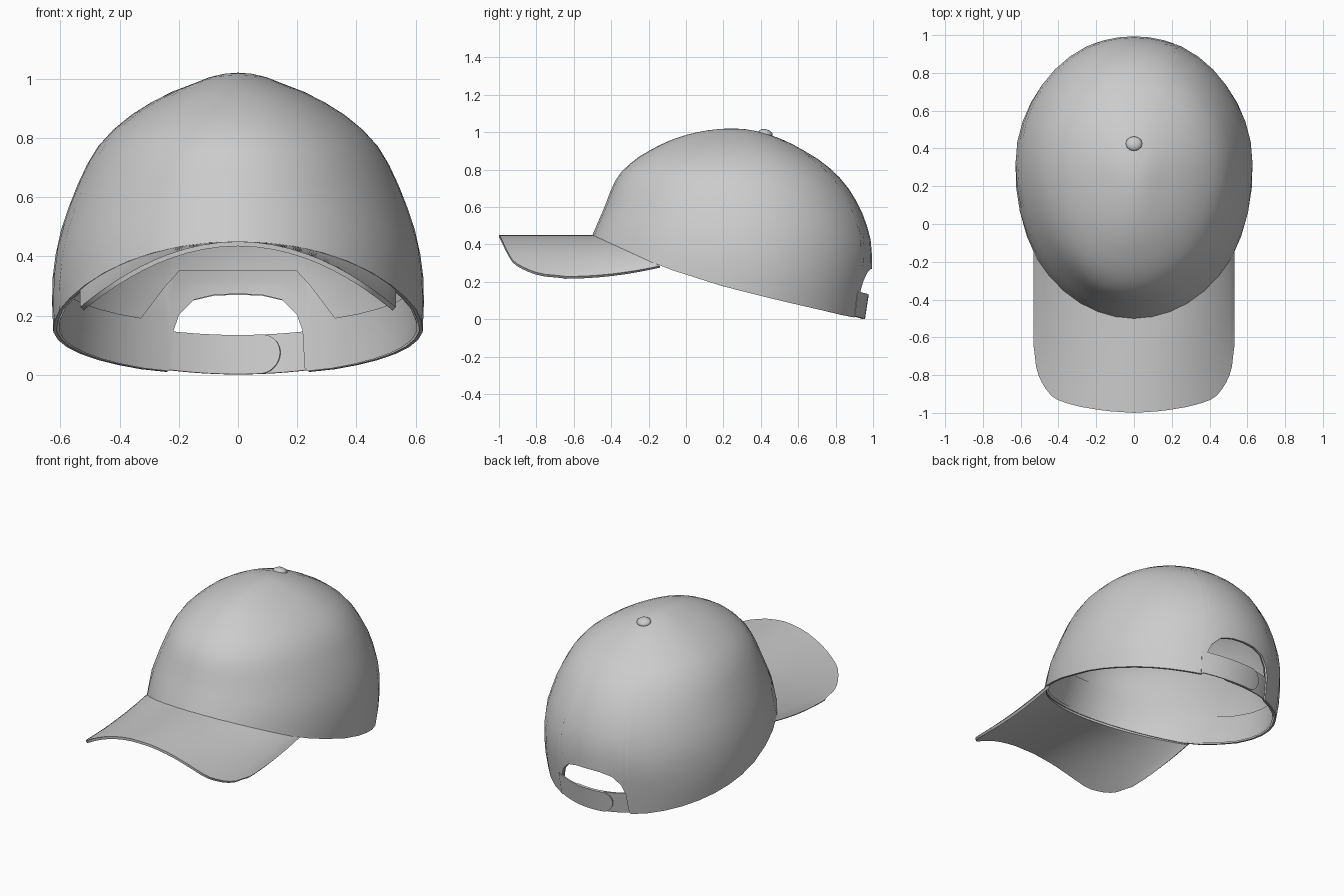
import bpy, bmesh, math

if "Cube" in bpy.data.objects:
    bpy.data.objects.remove(bpy.data.objects["Cube"])

PI = math.pi


def lerp_table(table, t, col=1):
    """Linear lookup of a column in a table sorted on its first column."""
    if t <= table[0][0]:
        return table[0][col]
    for a, b in zip(table, table[1:]):
        if t <= b[0]:
            return a[col] + (b[col] - a[col]) * (t - a[0]) / (b[0] - a[0])
    return table[-1][col]


def elevation(z):
    return math.asin(max(0.0, min(1.0, z / 1.02)))


# Crown sections: height, half width, front y, back y
SECTIONS = [
    (0.00, 0.600, -0.58, 0.955), (0.15, 0.625, -0.57, 0.978),
    (0.30, 0.630, -0.54, 0.998), (0.45, 0.610, -0.50, 0.985),
    (0.60, 0.560, -0.435, 0.93), (0.72, 0.505, -0.39, 0.855),
    (0.79, 0.460, -0.345, 0.79), (0.86, 0.385, -0.265, 0.70),
    (0.91, 0.310, -0.18, 0.615), (0.95, 0.235, -0.10, 0.54),
    (0.985, 0.145, 0.0, 0.45), (1.02, 0.0, 0.25, 0.25)]
SECTIONS = [(elevation(s[0]),) + s[1:] for s in SECTIONS]
RIM = [(-0.5, 0.45), (-0.13, 0.28), (0.2, 0.175), (0.5, 0.1), (0.89, 0.01), (1, 0.005)]
ARCH = [(0, 0.27), (0.08, 0.267), (0.15, 0.25), (0.2, 0.2), (0.22, 0.145), (0.236, 0.012)]
BAND_TOP = [(0, 0.35), (0.2, 0.35), (0.33, 0.2)]
BRIM_EDGE = [(0, -1.0), (0.15, -0.99), (0.3, -0.965), (0.4, -0.935), (0.45, -0.9),
             (0.5, -0.82), (0.52, -0.75), (0.53, -0.65)]


def surface(th, z, inset=0.0):
    """Point on the crown; th is 0 at the back, pi at the front."""
    e = elevation(z)
    w, yf, yb = (lerp_table(SECTIONS, e, c) for c in (1, 2, 3))
    mid = 0.3 - 0.05 * (e / (PI / 2)) ** 3
    c = math.cos(th)
    reach = yb - mid if c > 0 else mid - yf
    return ((w - inset) * math.sin(th), mid + (reach - inset) * c, z)


def rim_z(th):
    """Height of the crown's slanted lower edge."""
    z = 0.2
    for _ in range(12):
        z = lerp_table(RIM, surface(th, z)[1])
    return z


def back_x(th):
    return abs(0.61 * math.sin(th)) if math.cos(th) > 0 else 9


def edge_z(th):
    x = back_x(th)
    return lerp_table(ARCH, x) if x < 0.2361 else rim_z(th)


def band_z(th):
    x = back_x(th)
    return lerp_table(BAND_TOP, x) if x < 0.33 else rim_z(th) + 0.17


def grid(name, rows, closed=False, thickness=0.0):
    """Skin rows of points into a smooth sheet, thickened away from its normal."""
    n = len(rows[0])
    faces = []
    for r in range(len(rows) - 1):
        for i in range(n if closed else n - 1):
            j = (i + 1) % n
            faces.append((r * n + j, r * n + i, (r + 1) * n + i, (r + 1) * n + j))
    me = bpy.data.meshes.new(name)
    me.from_pydata([p for row in rows for p in row], [], faces)
    bm = bmesh.new()
    bm.from_mesh(me)
    bmesh.ops.remove_doubles(bm, verts=bm.verts, dist=0.0005)
    bm.to_mesh(me)
    bm.free()
    ob = bpy.data.objects.new(name, me)
    bpy.context.collection.objects.link(ob)
    finish(ob, thickness)
    return ob


def finish(ob, thickness=0.0):
    bpy.ops.object.select_all(action='DESELECT')
    ob.select_set(True)
    bpy.context.view_layer.objects.active = ob
    if thickness:
        m = ob.modifiers.new("thickness", 'SOLIDIFY')
        m.thickness = thickness
        m.offset = -1
        bpy.ops.object.modifier_apply(modifier=m.name)
    bpy.ops.object.shade_smooth_by_angle(angle=math.radians(40))


# Angles round the cap, with extra columns at the adjuster opening
half = [math.asin(x / 0.61) for x in (0.08, 0.15, 0.2, 0.22, 0.235, 0.245, 0.33)]
start = half[-1]
half += [start + (PI - start) * k / 16 for k in range(1, 16)]
angles = [0] + half + [PI] + [2 * PI - a for a in reversed(half)]

# Crown
rows = []
for r in range(17):
    t = r / 16
    row = []
    for th in angles:
        e0 = elevation(edge_z(th))
        row.append(surface(th, 1.02 * math.sin(e0 + (PI / 2 - e0) * t)))
    rows.append(row)
grid("crown", rows, True, 0.012)

# Sweatband inside the lower edge
grid("sweatband", [[surface(th, edge_z(th) * (1 - t) + band_z(th) * t + 0.003, 0.02)
                    for th in angles] for t in (0, 0.33, 0.67, 1)], True)

# Brim, from its outer edge back to the crown seam
spread = 1.02
while surface(PI - spread, rim_z(PI - spread))[0] < 0.53:
    spread += 0.002
columns = [PI + spread * math.sin(PI / 2 * k / 16) for k in range(-16, 17)]
rows = []
for r in range(9):
    v = 1 - r / 8
    row = []
    for th in columns:
        x, y, z = surface(th, rim_z(th), 0.004)
        outer_y = lerp_table(BRIM_EDGE, abs(x))
        outer_z = 0.45 - 0.78 * x * x
        ease = 1 - (1 - v) ** 2
        row.append((x, y + (outer_y - y) * v, z + (outer_z - z) * ease))
    rows.append(row)
grid("brim", rows, False, 0.016)


# Adjuster straps, each with one rounded end
def strap(name, side, inset):
    root, tip, radius = 0.25, -0.145, 0.066
    xs = [root - (root - tip - radius) * k / 8 for k in range(8)]
    xs += [tip + radius - radius * math.sin(PI / 2 * k / 8) for k in range(9)]
    if side > 0:
        xs.reverse()
    rows = []
    for t in (-1, -0.5, 0, 0.5, 1):
        row = []
        for x in xs:
            d = max(0.0, (tip + radius - x) / radius)
            h = radius * max(0.02, math.sqrt(max(0, 1 - d * d)))
            row.append(surface(math.asin(side * x / 0.61), 0.067 + 0.25 * x * x + h * t, inset))
        rows.append(row)
    grid(name, rows, False, 0.008)


strap("outer_strap", 1, -0.002)
strap("inner_strap", -1, 0.008)

# Top button
bpy.ops.mesh.primitive_uv_sphere_add(segments=12, ring_count=8, radius=1,
                                     location=(0, 0.425, 0.992),
                                     rotation=(math.radians(-14), 0, 0))
button = bpy.context.object
button.name = "top_button"
button.scale = (0.044, 0.04, 0.024)
finish(button)
